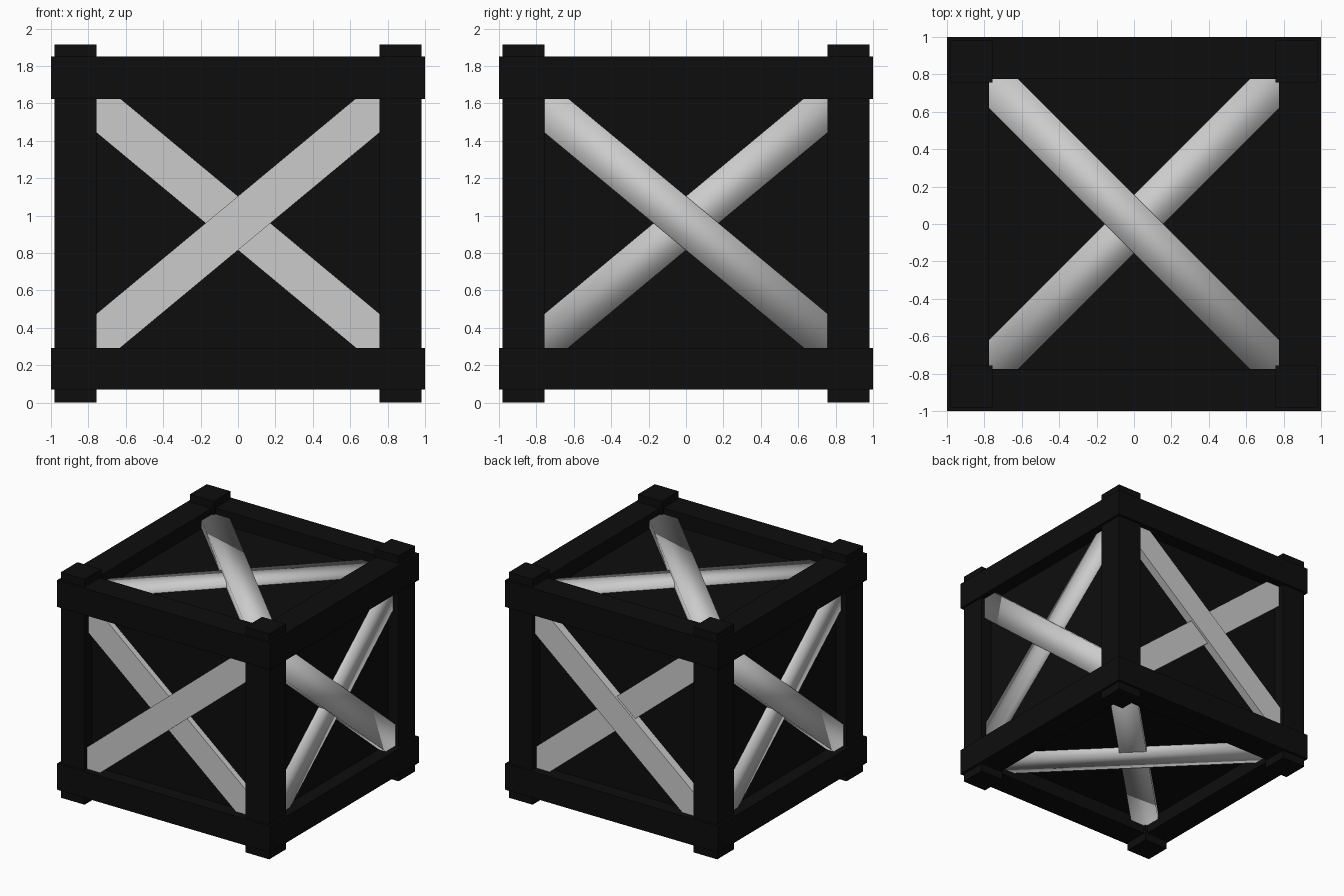
import bpy
from math import atan2, pi
from mathutils import Matrix, Vector

if "Cube" in bpy.data.objects:
    bpy.data.objects.remove(bpy.data.objects["Cube"])

CZ = 0.96          # height of the crate's middle
black = bpy.data.materials.new("black_paint")
black.diffuse_color = (0.004, 0.004, 0.004, 1)
black.use_nodes = True
black.node_tree.nodes["Principled BSDF"].inputs["Base Color"].default_value = black.diffuse_color


def box(name, lo, hi, mat=None, matrix=None, smooth=False):
    lo, hi = Vector(lo), Vector(hi)
    bpy.ops.mesh.primitive_cube_add(size=1)
    ob = bpy.context.object
    ob.name = name
    size = hi - lo
    m = Matrix.Translation((lo + hi) / 2) @ Matrix.Diagonal((*size, 1))
    ob.data.transform((matrix or Matrix()) @ m)
    if mat:
        ob.data.materials.append(mat)
    if smooth:
        ob.data.shade_smooth()
    return ob


# recessed inner panels, as one core
box("inner_panels", (-.88, -.88, .19), (.88, .88, 1.73), black)

# corner posts
for sx in (-1, 1):
    for sy in (-1, 1):
        x, y = sx * .868, sy * .868
        box("corner_post", (x - .112, y - .112, 0), (x + .112, y + .112, 1.915), black)

# top and bottom rails; side rails butt between the front and back rails
for z0, z1, level in ((.07, .293, "bottom"), (1.623, 1.85, "top")):
    for s in (-1, 1):
        a, b = sorted((s * .775, s * 1.0))
        box(level + "_rail", (-1, a, z0), (1, b, z1), black)
        box(level + "_side_rail", (a, -.775, z0), (b, .775, z1), black)


# crossed braces: laid out on a face plane whose local z points outwards
def cross(name, face, angle, half, top, over, smooth):
    for sign in (1, -1):
        h = top if sign == over else top - .02
        box(name, (-half, -.111, h - .12), (half, .111, h), None,
            face @ Matrix.Rotation(sign * angle, 4, 'Z'), smooth)


centre = Matrix.Translation((0, 0, CZ))
upright = Matrix.Rotation(pi / 2, 4, 'X')
slope = atan2(.83, 1)
for name, turn, over, smooth in (("front_brace", 0, 1, False),
                                 ("right_brace", pi / 2, -1, True),
                                 ("back_brace", pi, -1, False),
                                 ("left_brace", -pi / 2, -1, True)):
    face = centre @ Matrix.Rotation(turn, 4, 'Z') @ upright
    cross(name, face, slope, 1.1, .95, over, smooth)
cross("top_brace", centre, pi / 4, 1.15, .84, -1, True)
cross("bottom_brace", centre @ Matrix.Rotation(pi, 4, 'X'), pi / 4, 1.15, .84, 1, True)
